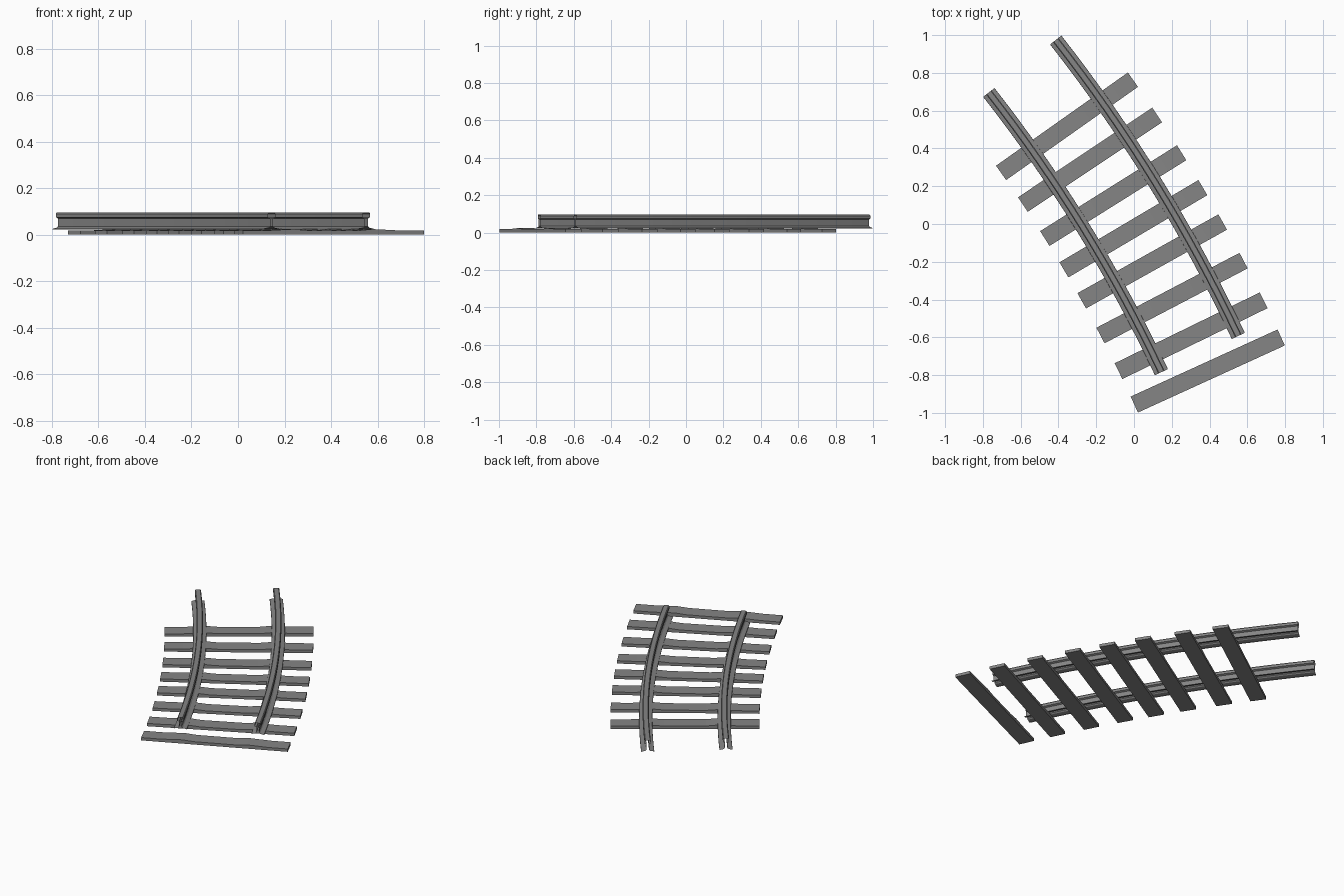
import bpy, bmesh
from math import radians, cos, sin

cube = bpy.data.objects.get("Cube")
if cube:
    bpy.data.objects.remove(cube, do_unlink=True)

# One flat colour for the whole track
steel = bpy.data.materials.new("track_grey")
steel.use_nodes = True
grey = (0.235, 0.235, 0.235, 1)
steel.diffuse_color = grey
steel.node_tree.nodes["Principled BSDF"].inputs["Base Color"].default_value = grey

# The track bends along an arc about this centre
CX, CY, RADIUS = -6.887, -4.101, 8.0
HALF_GAUGE = 0.225
TIE_HALF_LENGTH, TIE_HALF_WIDTH = 0.4275, 0.0465


def on_track(offset, along, angle, z):
    """Point across (offset) and along the track at an arc angle."""
    r = RADIUS + offset
    return (CX + r * cos(angle) - along * sin(angle),
            CY + r * sin(angle) + along * cos(angle), z)


def loft(name, rings, closed):
    """Join matching rings of points into a strip or a capped solid."""
    bm = bmesh.new()
    loops = [[bm.verts.new(p) for p in ring] for ring in rings]
    n = len(loops[0])
    for a, b in zip(loops, loops[1:]):
        for i in range(n if closed else n - 1):
            j = (i + 1) % n
            bm.faces.new((a[i], a[j], b[j], b[i]))
    if closed:
        bm.faces.new(loops[0][::-1])
        bm.faces.new(loops[-1])
        bmesh.ops.recalc_face_normals(bm, faces=bm.faces)
    mesh = bpy.data.meshes.new(name)
    bm.to_mesh(mesh)
    bm.free()
    mesh.materials.append(steel)
    obj = bpy.data.objects.new(name, mesh)
    bpy.context.collection.objects.link(obj)
    return obj


# Rails: flared foot, thin web and chamfered head, open underneath
half = [(0.038, 0.022), (0.037, 0.025), (0.014, 0.030), (0.007, 0.036),
        (0.007, 0.070), (0.018, 0.075), (0.018, 0.090), (0.013, 0.096)]
profile = half + [(-x, z) for x, z in reversed(half)]
START, END, STEPS = 25.25, 38.1, 16
angles = [radians(START + (END - START) * i / STEPS) for i in range(STEPS + 1)]
for name, side in (("left_rail", 1), ("right_rail", -1)):
    loft(name, [[on_track(side * HALF_GAUGE + x, 0, a, z) for x, z in profile]
                for a in angles], False)

# Ties: flat planks whose tops rise gently under each rail
seat = [(1, 0.018), (0.74, 0.018), (0.44, 0.024), (0.28, 0.018)]
top = seat + [(-x, z) for x, z in reversed(seat)]
outline = [(1, 0)] + top + [(-1, 0)]
tie_angles = [24.54, 26.02, 27.62, 29.2, 30.63, 32.1, 33.72, 35.26]
for number, degrees in enumerate(tie_angles, 1):
    a = radians(degrees)
    loft(f"tie_{number}",
         [[on_track(x * TIE_HALF_LENGTH, y * TIE_HALF_WIDTH, a, z) for x, z in outline]
          for y in (-1, 1)], True)
